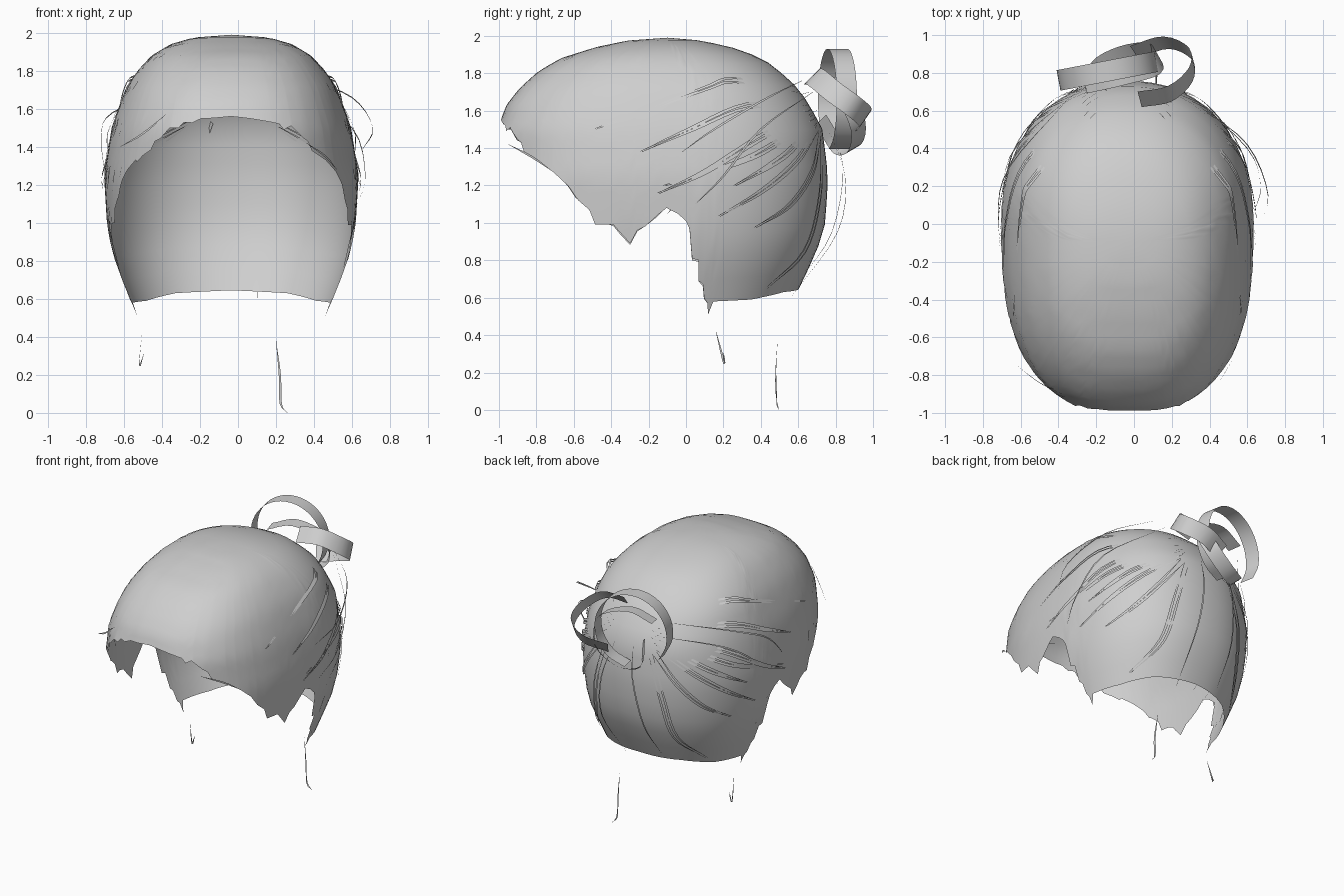
import bpy, bmesh, math, random
from mathutils import Vector

random.seed(4)
if "Cube" in bpy.data.objects:
    bpy.data.objects.remove(bpy.data.objects["Cube"], do_unlink=True)

grey = bpy.data.materials.new("hair_grey")
grey.use_nodes = True
GREY = (0.62, 0.62, 0.62, 1)
grey.diffuse_color = GREY
grey.node_tree.nodes["Principled BSDF"].inputs["Base Color"].default_value = GREY

XC, FRONT_POWER, BACK_POWER = -0.035, 2.6, 2.2

# Head form: height, half width, front y, back y, y of the widest point
FORM = [
    (0.45, 0.48, -0.95, 0.50, 0), (0.64, 0.555, -1, 0.60, 0),
    (0.85, 0.63, -1, 0.70, 0), (1.0, 0.655, -1, 0.745, 0),
    (1.25, 0.67, -1.01, 0.76, 0), (1.5, 0.63, -1.01, 0.73, 0),
    (1.63, 0.585, -0.96, 0.66, 0), (1.72, 0.55, -0.89, 0.6, 0),
    (1.81, 0.485, -0.79, 0.5, -0.03), (1.88, 0.42, -0.67, 0.41, -0.06),
    (1.94, 0.32, -0.48, 0.24, -0.09), (1.975, 0.2, -0.31, 0.08, -0.1),
    (1.99, 0.0, -0.1, -0.1, -0.1)]

# Ragged hairline: degrees from the front, height
HAIRLINE = [
    (0, 1.56), (14, 1.53), (18, 1.52), (20, 1.49), (24, 1.51), (30, 1.45),
    (33, 1.43), (35, 1.38), (44, 1.33), (51, 1.27), (57, 1.2), (61, 1.12),
    (65, 1.07), (67, 0.99), (73, 0.99), (78, 0.89), (80, 0.96), (82, 0.98),
    (85, 1.04), (87, 1.08), (89, 1.05), (91, 0.97), (92, 0.81), (94.5, 0.8),
    (95, 0.69), (97, 0.67), (98, 0.6), (100, 0.57), (101, 0.51), (103, 0.58),
    (125, 0.59), (150, 0.63), (180, 0.645)]


def lerp_table(table, key):
    """Linear lookup in rows sorted by their first value."""
    for a, b in zip(table, table[1:]):
        if key <= b[0]:
            t = max(0, (key - a[0]) / (b[0] - a[0]))
            return [p + (q - p) * t for p, q in zip(a[1:], b[1:])]
    return list(table[-1][1:])


def head_point(degrees, z):
    w, front, back, mid = lerp_table(FORM, z)
    a = math.radians(degrees)
    c, s = math.cos(a), math.sin(a)
    power = 2 / (FRONT_POWER if c > 0 else BACK_POWER)
    reach = (front if c > 0 else back) - mid
    return Vector((XC + math.copysign(w * abs(s) ** power, s),
                   mid + reach * abs(c) ** power, z))


def on_head(side, y, z, lift=0.012):
    """Point on the cap's side wall at a given y and z."""
    w, front, back, mid = lerp_table(FORM, z)
    n = FRONT_POWER if y < mid else BACK_POWER
    u = min(1, abs((y - mid) / ((front if y < mid else back) - mid)))
    p = Vector((XC + side * w * (1 - u ** n) ** (1 / n), y, z))
    return p + (p - Vector((XC, 0, 1.2))).normalized() * lift


def finish(name, bm):
    mesh = bpy.data.meshes.new(name)
    bm.to_mesh(mesh)
    bm.free()
    mesh.materials.append(grey)
    ob = bpy.data.objects.new(name, mesh)
    bpy.context.collection.objects.link(ob)
    bpy.ops.object.select_all(action="DESELECT")
    ob.select_set(True)
    bpy.context.view_layer.objects.active = ob
    bpy.ops.object.shade_smooth_by_angle(angle=math.radians(50))
    return ob


def spline(points, steps):
    """Smooth path through the points."""
    pts = [Vector(p) for p in points]
    pts = [2 * pts[0] - pts[1]] + pts + [2 * pts[-1] - pts[-2]]
    path = []
    for a, b, c, d in zip(pts, pts[1:], pts[2:], pts[3:]):
        for i in range(steps):
            t = i / steps
            path.append(0.5 * (2 * b + (c - a) * t + (2 * a - 5 * b + 4 * c - d) * t * t
                               + (3 * b - a - 3 * c + d) * t ** 3))
    return path + [pts[-2]]


def add_ribbon(bm, points, width, centre, steps=4, taper=False):
    """Flat band along a path, facing away from the centre."""
    path = spline(points, steps)
    last = len(path) - 1
    rows = []
    for i, p in enumerate(path):
        along = path[min(i + 1, last)] - path[max(i - 1, 0)]
        across = along.cross(p - Vector(centre)).normalized()
        half = width / 2 * (max(0.15, math.sin(math.pi * i / last)) if taper else 1)
        rows.append((bm.verts.new(p + across * half), bm.verts.new(p - across * half)))
    for (a, b), (c, d) in zip(rows, rows[1:]):
        bm.faces.new((a, b, d, c))


# Open cap of hair, columns rising from the hairline to the crown
angles = sorted({k[0] for k in HAIRLINE} | set(range(0, 181, 5)))
around = angles + [-a for a in reversed(angles[1:-1])]
ROWS = 18
bm = bmesh.new()
columns = []
for a in around:
    low = lerp_table(HAIRLINE, abs(a))[0]
    if a < 0 and abs(a) < 100:
        low += random.uniform(-0.012, 0.012)
    columns.append([bm.verts.new(head_point(a, low + (1.982 - low) * math.sin(i / ROWS * math.pi / 2)))
                    for i in range(ROWS + 1)])
crown = bm.verts.new((XC, -0.1, 1.99))
for left, right in zip(columns, columns[1:] + columns[:1]):
    for i in range(ROWS):
        bm.faces.new((left[i], right[i], right[i + 1], left[i + 1]))
    bm.faces.new((left[-1], right[-1], crown))
bmesh.ops.recalc_face_normals(bm, faces=bm.faces)
finish("hair_cap", bm)

# Bun made of three curled bands
bm = bmesh.new()
add_ribbon(bm, [(0.03, 0.66, 1.77), (0.19, 0.69, 1.78), (0.3, 0.79, 1.7),
                (0.3, 0.9, 1.62), (0.17, 0.96, 1.56), (0.0, 0.91, 1.52)],
           0.12, (0.13, 0.81, 1.65))
finish("bun_side_curl", bm)

bm = bmesh.new()
ring = [(-0.14 + 0.26 * math.sin(a), 0.81 + 0.05 * math.sin(a), 1.66 + 0.27 * math.cos(a))
        for a in [math.radians(d) for d in range(-130, 171, 30)]]
add_ribbon(bm, ring, 0.11, (-0.14, 0.81, 1.66))
finish("bun_ring_curl", bm)

bm = bmesh.new()
add_ribbon(bm, [(-0.26, 0.74, 1.72), (-0.08, 0.78, 1.78), (0.12, 0.84, 1.7),
                (0.1, 0.92, 1.52), (-0.06, 0.9, 1.4), (-0.2, 0.82, 1.4), (-0.16, 0.72, 1.55)],
           0.1, (-0.05, 0.8, 1.58))
finish("bun_inner_curl", bm)

# Locks drawn back to the bun over each side: (y, z) paths
LOCKS = [
    [(0.58, 1.72), (0.25, 1.765), (0.08, 1.71), (-0.48, 1.5)],
    [(0.64, 1.62), (0.32, 1.63), (0.02, 1.5), (-0.24, 1.38)],
    [(0.66, 1.6), (0.4, 1.47), (0.1, 1.28), (-0.15, 1.16)],
    [(0.66, 1.58), (0.45, 1.42), (0.25, 1.32), (-0.12, 1.2)],
    [(0.68, 1.56), (0.55, 1.4), (0.42, 1.3), (0.25, 1.2)],
    [(0.69, 1.52), (0.58, 1.34), (0.4, 1.18), (0.17, 1.04)],
    [(0.7, 1.48), (0.66, 1.28), (0.54, 1.1), (0.36, 0.98)],
    [(0.71, 1.46), (0.7, 1.15), (0.62, 0.86), (0.42, 0.66)]]
bm = bmesh.new()
for side in (1, -1):
    for lock in LOCKS:
        for shift in (0, 0.03):
            path = [on_head(side, y + shift * 0.3, z - shift * (1 - i * 0.3))
                    for i, (y, z) in enumerate(lock)]
            add_ribbon(bm, path, 0.018, (XC, 0, 1.2), 5, True)
finish("swept_locks", bm)

# Fine loose strands standing off the cap
bm = bmesh.new()
FLYAWAYS = [
    [(0.35, 0.62, 1.76), (0.6, 0.42, 1.66), (0.71, 0.15, 1.5), (0.65, -0.02, 1.38)],
    [(0.3, 0.68, 1.7), (0.6, 0.4, 1.5), (0.67, 0.2, 1.25), (0.63, 0.05, 1.1)],
    [(-0.35, 0.66, 1.7), (-0.66, 0.3, 1.58), (-0.72, 0.05, 1.45), (-0.69, -0.2, 1.2)],
    [(-0.3, 0.7, 1.6), (-0.62, 0.42, 1.5), (-0.7, 0.15, 1.3), (-0.68, -0.1, 1.05)],
    [(0.05, 0.76, 1.5), (0.1, 0.85, 1.25), (0.12, 0.81, 0.95), (0.1, 0.56, 0.6)],
    [(-0.1, 0.76, 1.5), (-0.15, 0.84, 1.3), (-0.2, 0.78, 0.95), (-0.22, 0.6, 0.68)],
    [(-0.08, -0.92, 1.65), (0.05, -0.95, 1.62), (0.17, -0.94, 1.6), (0.2, -0.88, 1.68)],
    [(-0.62, -0.75, 1.4), (-0.5, -0.84, 1.47), (-0.38, -0.9, 1.57)],
    [(0.36, -0.95, 1.42), (0.46, -0.82, 1.35), (0.52, -0.72, 1.28)]]
for path in FLYAWAYS:
    add_ribbon(bm, path, 0.012, (XC, 0, 1.2), 4, True)
finish("flyaway_strands", bm)

# Two stray wisps hanging at the nape
for name, path in (
        ("right_wisp", [(-0.505, 0.16, 0.42), (-0.52, 0.205, 0.25), (-0.495, 0.2, 0.31)]),
        ("left_wisp", [(0.2, 0.49, 0.38), (0.22, 0.48, 0.2), (0.225, 0.485, 0.05), (0.26, 0.495, 0.0)])):
    bm = bmesh.new()
    add_ribbon(bm, path, 0.014, (XC, 0, 1.2), 4, True)
    finish(name, bm)
